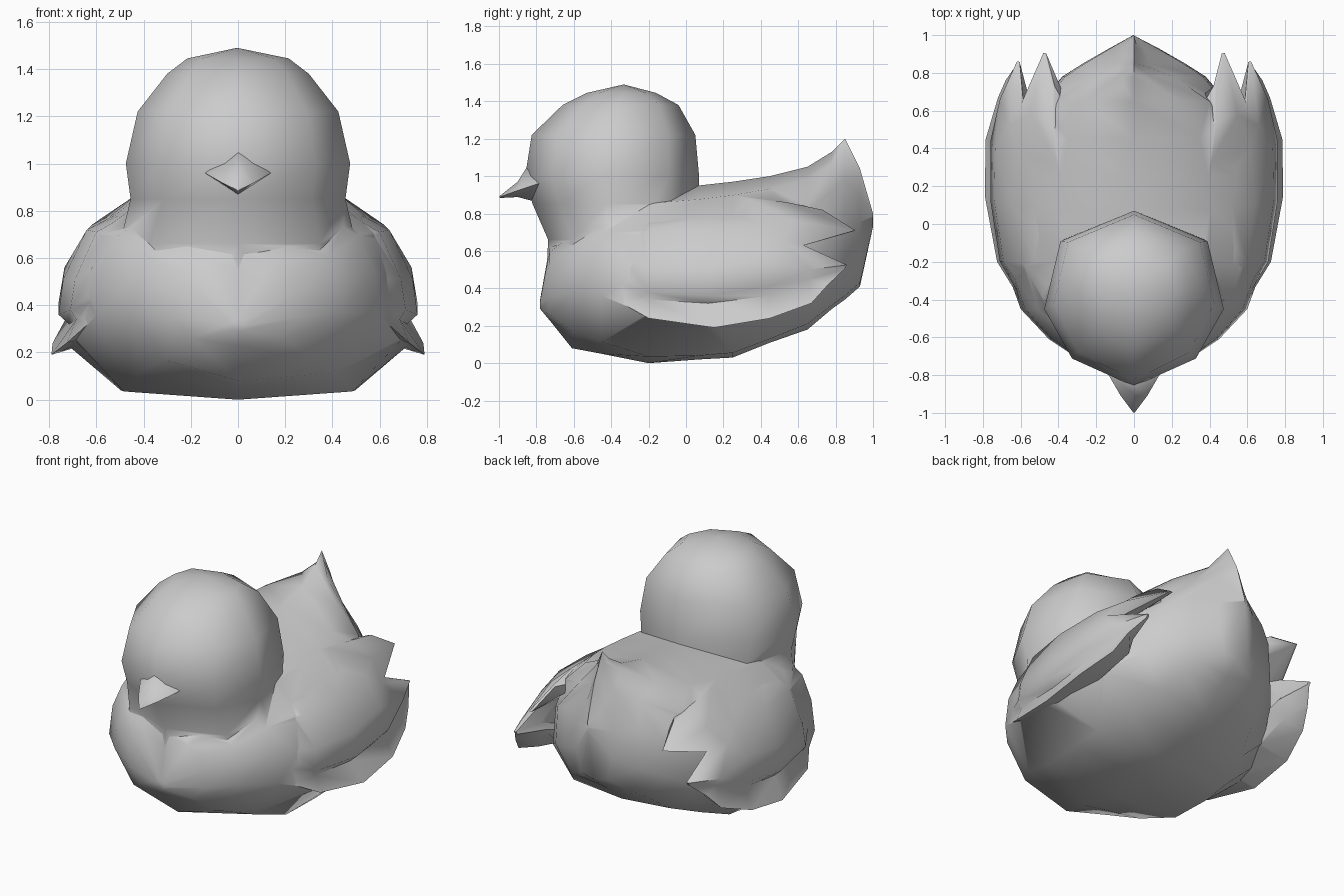
import bpy, bmesh, math

if "Cube" in bpy.data.objects:
    bpy.data.objects.remove(bpy.data.objects["Cube"])

grey = bpy.data.materials.new("soft_grey")
grey.diffuse_color = (0.6, 0.6, 0.6, 1)
grey.use_nodes = True
grey.node_tree.nodes["Principled BSDF"].inputs["Base Color"].default_value = grey.diffuse_color


def smooth(ob, angle):
    bpy.ops.object.select_all(action='DESELECT')
    ob.select_set(True)
    bpy.context.view_layer.objects.active = ob
    bpy.ops.object.shade_smooth_by_angle(angle=math.radians(angle))


def finish(bm, name, angle):
    """Turn a bmesh into a smooth-shaded object."""
    bmesh.ops.remove_doubles(bm, verts=bm.verts, dist=0.0005)
    bmesh.ops.recalc_face_normals(bm, faces=bm.faces)
    me = bpy.data.meshes.new(name)
    bm.to_mesh(me)
    bm.free()
    ob = bpy.data.objects.new(name, me)
    bpy.context.collection.objects.link(ob)
    me.materials.append(grey)
    smooth(ob, angle)
    return ob


def loft(rings, name, angle=60):
    """Skin closed rings of equal length and cap both ends."""
    bm = bmesh.new()
    rows = [[bm.verts.new(p) for p in r] for r in rings]
    n = len(rows[0])
    for a, b in zip(rows, rows[1:]):
        for i in range(n):
            j = (i + 1) % n
            bm.faces.new((a[i], a[j], b[j], b[i]))
    bm.faces.new(rows[0])
    bm.faces.new(rows[-1])
    return finish(bm, name, angle)


def mirrored(half):
    """Close a half ring whose first and last points lie on x = 0."""
    return half + [(-x, y, z) for x, y, z in half[-2:0:-1]]


# Body: cross-sections along y
# (y, bottom, top, half width, widest z, top pinch, height of the bottom corner)
def body_ring(y, lo, hi, w, zw, pinch, corner):
    h = hi - zw
    return mirrored([
        (0, y, lo), (0.7 * w, y, corner), (w, y, zw),
        (0.96 * w, y, zw + 0.38 * h), (0.85 * w * pinch, y, zw + 0.68 * h),
        (0.57 * w * pinch ** 2, y, zw + 0.9 * h), (0, y, hi)])


body_sections = [
    (-0.78, 0.29, 0.34, 0.03, 0.315, 1, 0.295),
    (-0.73, 0.23, 0.62, 0.27, 0.35, 1, 0.26),
    (-0.61, 0.08, 0.72, 0.45, 0.37, 1, 0.17),
    (-0.45, 0.05, 0.85, 0.60, 0.36, 1, 0.115),
    (-0.20, 0.00, 0.92, 0.69, 0.25, 1, 0.035),
    (0.07, 0.02, 0.95, 0.71, 0.21, 1, 0.04),
    (0.25, 0.03, 0.97, 0.69, 0.25, 1, 0.055),
    (0.45, 0.11, 1.00, 0.61, 0.33, 1, 0.13),
    (0.65, 0.18, 1.05, 0.49, 0.40, 0.96, 0.21),
    (0.78, 0.29, 1.13, 0.38, 0.48, 0.65, 0.31),
    (0.85, 0.34, 1.20, 0.27, 0.52, 0.35, 0.36),
    (0.93, 0.41, 1.04, 0.13, 0.58, 0.5, 0.43),
    (1.00, 0.72, 0.80, 0.004, 0.76, 1, 0.73),
]
body = loft([body_ring(*s) for s in body_sections], "body")


# Head and neck: horizontal rings (z, front y, back y, half width, widest y)
def head_ring(z, f, b, w, c):
    return mirrored([
        (0, f, z), (0.69 * w, f + 0.36 * (c - f), z), (w, c, z),
        (0.82 * w, b - 0.31 * (b - c), z), (0, b, z)])


head_sections = [
    (0.31, -0.66, -0.10, 0.42, -0.36),
    (0.50, -0.745, 0.00, 0.53, -0.36),
    (0.66, -0.737, 0.03, 0.50, -0.38),
    (0.85, -0.82, 0.07, 0.455, -0.42),
    (1.00, -0.86, 0.07, 0.475, -0.45),
    (1.22, -0.825, 0.05, 0.425, -0.42),
    (1.38, -0.66, -0.04, 0.30, -0.37),
    (1.445, -0.53, -0.16, 0.215, -0.34),
    (1.49, -0.335, -0.325, 0.006, -0.33),
]
head = loft([head_ring(*s) for s in head_sections], "head")

# Beak: diamond rings running to the tip (half width, side y/z, top y/z, bottom y/z)
beak_sections = [
    (0.13, -0.70, 0.96, -0.70, 1.04, -0.70, 0.89),
    (0.14, -0.79, 0.96, -0.85, 1.05, -0.83, 0.87),
    (0.07, -0.91, 0.92, -0.90, 0.97, -0.90, 0.888),
    (0.005, -0.997, 0.888, -0.997, 0.893, -0.995, 0.883),
]
loft([[(0, ty, tz), (w, sy, sz), (0, by, bz), (-w, sy, sz)]
      for w, sy, sz, ty, tz, by, bz in beak_sections], "beak", 75)

# Wing: columns front to back, each from the back line over the bulge and its
# undercut to the flared lower edge
wing_columns = [
    [(0.34, -0.40, 0.74), (0.48, -0.42, 0.64), (0.54, -0.44, 0.52),
     (0.565, -0.45, 0.45), (0.56, -0.45, 0.42), (0.57, -0.45, 0.38)],
    [(0.37, -0.20, 0.84), (0.60, -0.20, 0.71), (0.69, -0.20, 0.51),
     (0.71, -0.20, 0.38), (0.685, -0.20, 0.34), (0.725, -0.20, 0.24)],
    [(0.37, 0.10, 0.86), (0.64, 0.10, 0.72), (0.74, 0.12, 0.51),
     (0.76, 0.12, 0.36), (0.715, 0.12, 0.32), (0.79, 0.15, 0.19)],
    [(0.41, 0.33, 0.885), (0.62, 0.40, 0.74), (0.735, 0.40, 0.56),
     (0.76, 0.44, 0.41), (0.72, 0.44, 0.36), (0.785, 0.45, 0.24)],
    [(0.435, 0.54, 0.86), (0.55, 0.58, 0.76), (0.66, 0.52, 0.65),
     (0.71, 0.66, 0.50), (0.68, 0.66, 0.45), (0.72, 0.67, 0.32)],
    [(0.435, 0.73, 0.82), (0.48, 0.905, 0.71), (0.60, 0.63, 0.63),
     (0.62, 0.86, 0.525), (0.618, 0.85, 0.505), (0.68, 0.76, 0.42)],
]
thickness = [0.12, 0.16, 0.18, 0.18, 0.13, 0.015]   # solid root, thin feather tips
wings = []
for side, name in ((1, "wing_left"), (-1, "wing_right")):
    bm = bmesh.new()
    outer = [[bm.verts.new((side * x, y, z)) for x, y, z in c] for c in wing_columns]
    inner = []
    for t, c in zip(thickness, wing_columns):
        inner.append([bm.verts.new((side * (x - t), y - 0.1 * t, z - 0.3 * t + 0.12 * t * i))
                      for i, (x, y, z) in enumerate(c)])
    rows, cols = len(outer[0]), len(outer)
    for grid in (outer, inner):
        for a, b in zip(grid, grid[1:]):
            for i in range(rows - 1):
                bm.faces.new((a[i], a[i + 1], b[i + 1], b[i]))
    # rim between the two skins
    loop = ([(c, 0) for c in range(cols)] + [(cols - 1, r) for r in range(1, rows)]
            + [(c, rows - 1) for c in range(cols - 2, -1, -1)]
            + [(0, r) for r in range(rows - 2, 0, -1)])
    for (c, r), (d, s) in zip(loop, loop[1:] + loop[:1]):
        bm.faces.new((outer[c][r], outer[d][s], inner[d][s], inner[c][r]))
    wings.append(finish(bm, name, 60))

# Fuse head and wings into the body so the skin flows across the joins
for part in [head] + wings:
    mod = body.modifiers.new("join", 'BOOLEAN')
    mod.operation = 'UNION'
    mod.solver = 'EXACT'
    mod.object = part
    bpy.context.view_layer.objects.active = body
    bpy.ops.object.modifier_apply(modifier=mod.name)
    bpy.data.objects.remove(part)
bm = bmesh.new()
bm.from_mesh(body.data)
bmesh.ops.remove_doubles(bm, verts=bm.verts, dist=0.012)
bm.to_mesh(body.data)
bm.free()
body.name = "body_head_and_wings"
smooth(body, 60)
